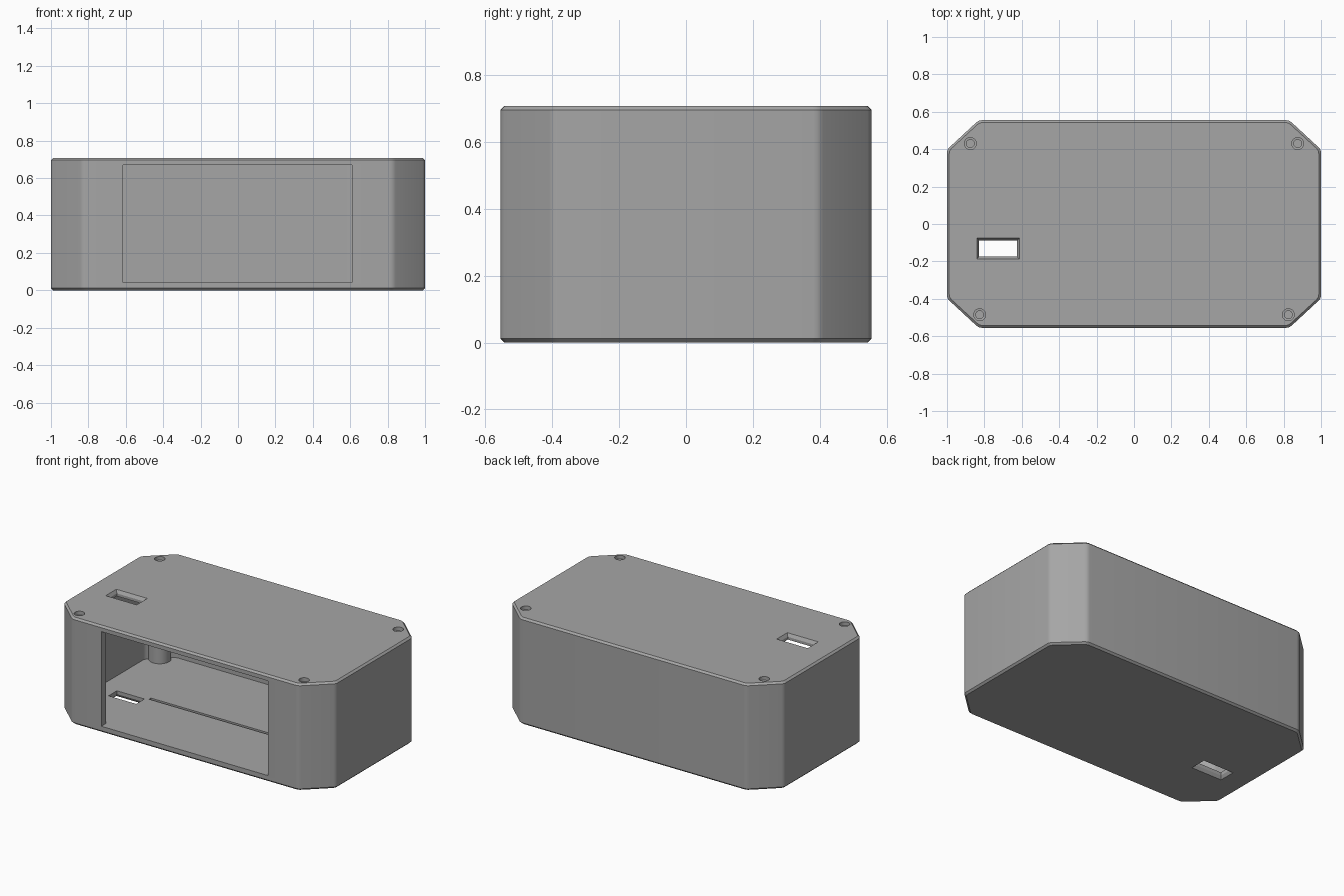
import bpy, bmesh, math

if "Cube" in bpy.data.objects:
    bpy.data.objects.remove(bpy.data.objects["Cube"])

grey = bpy.data.materials.new("casing grey")
grey.diffuse_color = (0.38, 0.38, 0.38, 1)
grey.use_nodes = True
grey.node_tree.nodes["Principled BSDF"].inputs["Base Color"].default_value = grey.diffuse_color


def finish(name, bm):
    bmesh.ops.recalc_face_normals(bm, faces=bm.faces)
    me = bpy.data.meshes.new(name)
    bm.to_mesh(me)
    bm.free()
    me.materials.append(grey)
    ob = bpy.data.objects.new(name, me)
    bpy.context.collection.objects.link(ob)
    return ob


def loft(name, rings):
    """Closed solid through equal-length rings of points."""
    bm = bmesh.new()
    loops = [[bm.verts.new(p) for p in r] for r in rings]
    n = len(loops[0])
    for a, b in zip(loops, loops[1:]):
        for i in range(n):
            j = (i + 1) % n
            bm.faces.new((a[i], a[j], b[j], b[i]))
    bm.faces.new(loops[0])
    bm.faces.new(loops[-1])
    return finish(name, bm)


def octagon(d, z, front=0.0):
    """Clipped rectangle, inset by d, with softly rounded corners."""
    c = d * 0.42
    x, y, xi, yi = 1 - d, 0.555 - d, 0.83 - c, 0.398 - c
    base = [(xi, -y), (x, -yi), (x, yi), (xi, y), (-xi, y), (-x, yi), (-x, -yi), (-xi, -y)]
    pts = []
    for i, p in enumerate(base):
        ends = []
        for q in (base[i - 1], base[(i + 1) % 8]):
            k = 0.018 / math.dist(p, q)
            ends.append([p[m] + (q[m] - p[m]) * k for m in (0, 1)])
        for t in (0, 1 / 3, 2 / 3, 1):
            px, py = [(1 - t) ** 2 * ends[0][m] + 2 * t * (1 - t) * p[m] + t * t * ends[1][m]
                      for m in (0, 1)]
            pts.append((px, max(py, -y + front), z))
    return pts


def rect(x0, x1, y0, y1, z, g=0.0):
    return [(x0 - g, y0 - g, z), (x1 + g, y0 - g, z), (x1 + g, y1 + g, z), (x0 - g, y1 + g, z)]


def circle(cx, cy, r, z, n=32):
    return [(cx + r * math.cos(2 * math.pi * i / n), cy + r * math.sin(2 * math.pi * i / n), z)
            for i in range(n)]


def cut(target, tool):
    mod = target.modifiers.new("cut", 'BOOLEAN')
    mod.operation = 'DIFFERENCE'
    mod.solver = 'EXACT'
    mod.object = tool
    bpy.context.view_layer.objects.active = target
    bpy.ops.object.modifier_apply(modifier=mod.name)
    bpy.data.objects.remove(tool, do_unlink=True)


TOP, FLOOR, CEIL = 0.708, 0.042, 0.67
screws = [(s * x, y) for s in (-1, 1) for x, y in ((0.875, 0.43), (0.825, -0.485))]

# Outer shell with chamfered top and bottom rims
case = loft("enclosure_case", [octagon(0.012, 0), octagon(0, 0.012),
                               octagon(0, TOP - 0.012), octagon(0.012, TOP)])

# Hollow interior, leaving screw posts standing in the corners
cavity = loft("cavity", [octagon(0.05, FLOOR), octagon(0.05, CEIL)])
for x, y in screws:
    cut(cavity, loft("post", [circle(x, y, 0.068, 0), circle(x, y, 0.068, 1)]))
cut(case, cavity)

# Display window in the front wall
cut(case, loft("window", [rect(-0.615, 0.61, -0.7, -0.4, FLOOR),
                          rect(-0.615, 0.61, -0.7, -0.4, CEIL)]))

# Cable slots through top and floor, flared outward
slot = (-0.828, -0.625, -0.175, -0.088)
cut(case, loft("top_slot", [rect(*slot, 0.6), rect(*slot, TOP - 0.02),
                            rect(*slot, TOP + 0.001, 0.013), rect(*slot, 0.8, 0.013)]))
cut(case, loft("floor_slot", [rect(*slot, -0.1, 0.013), rect(*slot, -0.001, 0.013),
                              rect(*slot, 0.02), rect(*slot, 0.1)]))

# Shallow divider groove across the floor
cut(case, loft("groove", [rect(-0.6, 0.94, -0.075, -0.055, FLOOR - 0.012),
                          rect(-0.6, 0.94, -0.075, -0.055, FLOOR + 0.05)]))

# Counterbored screw holes
for x, y in screws:
    cut(case, loft("screw_hole", [circle(x, y, 0.021, 0.5), circle(x, y, 0.021, TOP - 0.025),
                                  circle(x, y, 0.032, TOP - 0.024), circle(x, y, 0.032, 0.8)]))

bpy.ops.object.select_all(action='DESELECT')
case.select_set(True)
bpy.context.view_layer.objects.active = case
bpy.ops.object.shade_smooth_by_angle(angle=math.radians(28))
